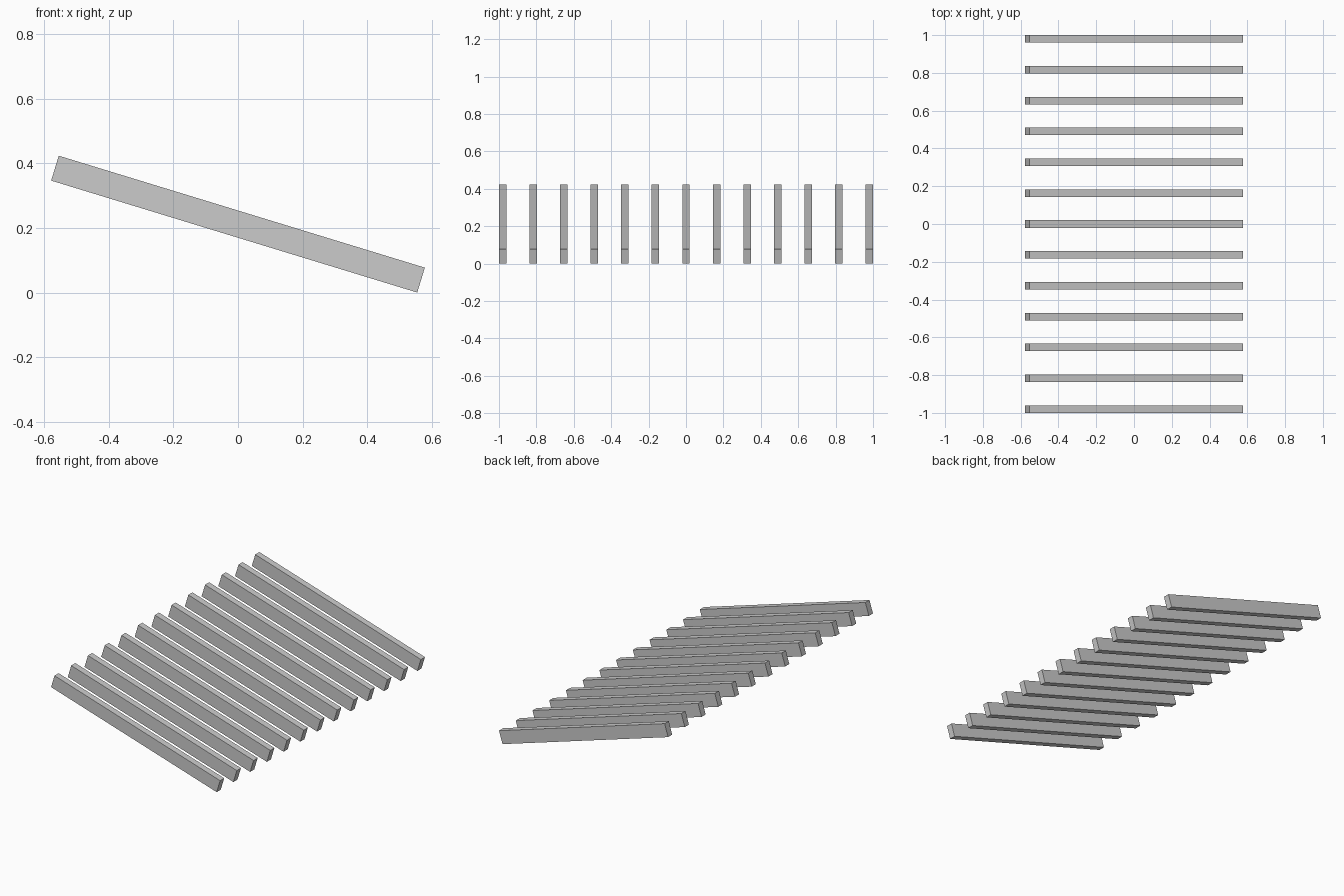
import bpy
from math import radians

if "Cube" in bpy.data.objects:
    bpy.data.objects.remove(bpy.data.objects["Cube"])

COUNT = 13
LENGTH, WIDTH, DEPTH = 1.184, 0.04, 0.0805
PITCH = radians(17)
END_Y = 0.98

# shared mesh for one plain square-cut beam
bpy.ops.mesh.primitive_cube_add(size=1)
first = bpy.context.object
for v in first.data.vertices:
    v.co.x *= LENGTH
    v.co.y *= WIDTH
    v.co.z *= DEPTH
first.data.name = "rafter"

# row of evenly spaced sloping rafters, low end towards +x
for i in range(COUNT):
    if i == 0:
        rafter = first
    else:
        rafter = bpy.data.objects.new("rafter", first.data)
        bpy.context.collection.objects.link(rafter)
    rafter.name = f"rafter_{i + 1}"
    rafter.location = (0, -END_Y + 2 * END_Y * i / (COUNT - 1), 0.2116)
    rafter.rotation_euler = (0, PITCH, 0)
